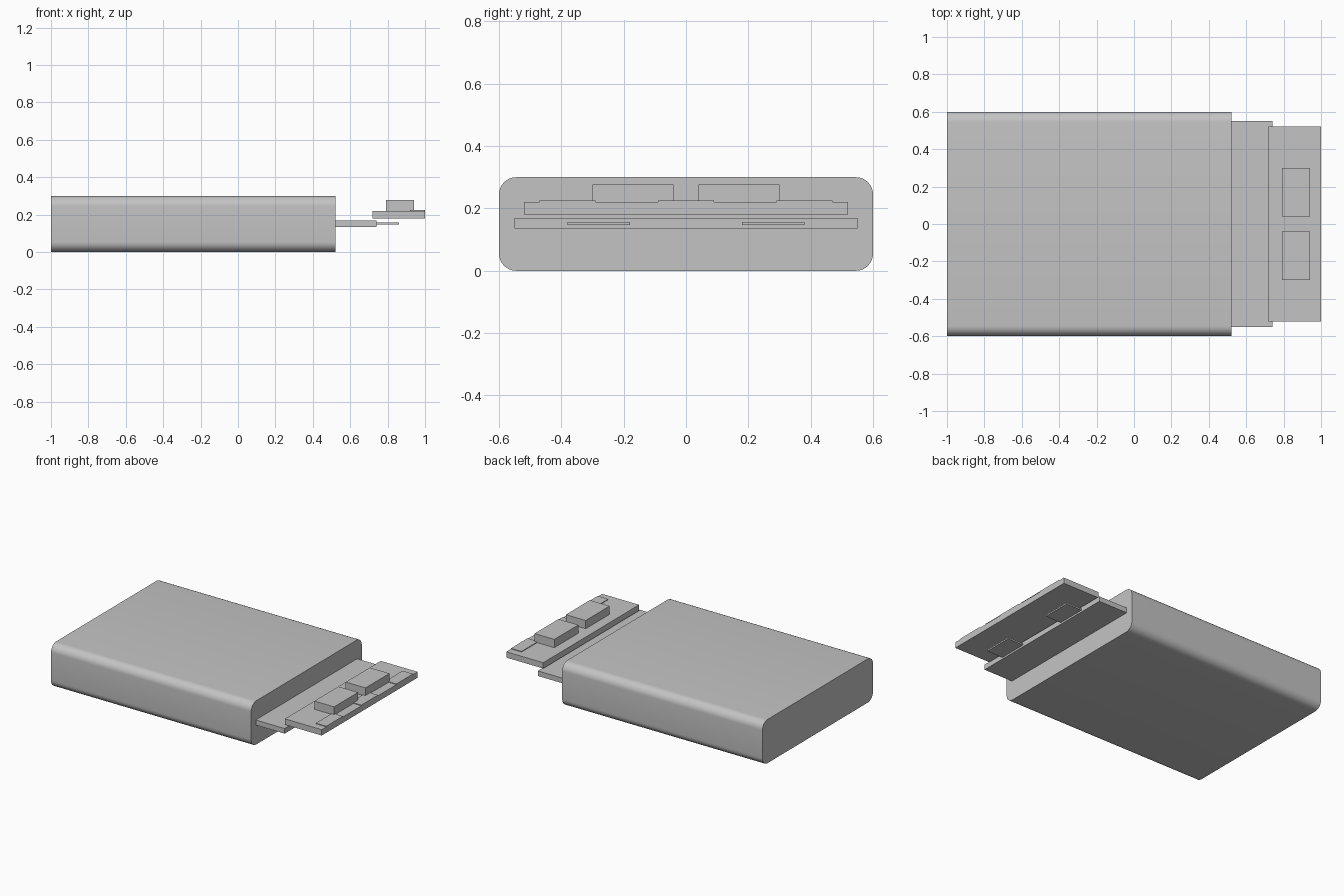
import bpy
import bmesh

cube = bpy.data.objects.get("Cube")
if cube:
    bpy.data.objects.remove(cube, do_unlink=True)

# Single flat grey
grey = bpy.data.materials.new("plain_grey")
grey.use_nodes = True
colour = (0.55, 0.55, 0.55, 1)
grey.diffuse_color = colour
grey.node_tree.nodes["Principled BSDF"].inputs["Base Color"].default_value = colour


def box(name, x, y, z, radius=0):
    """Box from (min, max) ranges; radius rounds the edges running along x."""
    bm = bmesh.new()
    bmesh.ops.create_cube(bm, size=1)
    for v in bm.verts:
        v.co = [r[0] if c < 0 else r[1] for c, r in zip(v.co, (x, y, z))]
    if radius:
        long_edges = [e for e in bm.edges
                      if abs(e.verts[0].co.x - e.verts[1].co.x) > 0.1]
        bmesh.ops.bevel(bm, geom=long_edges, offset=radius, offset_type='OFFSET',
                        segments=8, profile=0.5, affect='EDGES')
    mesh = bpy.data.meshes.new(name)
    bm.to_mesh(mesh)
    bm.free()
    mesh.materials.append(grey)
    obj = bpy.data.objects.new(name, mesh)
    bpy.context.collection.objects.link(obj)
    return obj


# Cell body with rounded long edges
body = box("cell_body", (-1, 0.52), (-0.6, 0.6), (0, 0.3), radius=0.055)
bpy.ops.object.select_all(action='DESELECT')
body.select_set(True)
bpy.context.view_layer.objects.active = body
bpy.ops.object.shade_smooth_by_angle(angle=0.6)

# Sealed end flap and circuit board
box("end_flap", (0.52, 0.74), (-0.55, 0.55), (0.135, 0.17))
box("circuit_board", (0.72, 1), (-0.52, 0.52), (0.18, 0.22))

# Paired terminal tabs and chips
for side, s in (("left", 1), ("right", -1)):
    def span(a, b):
        return tuple(sorted((s * a, s * b)))
    box(side + "_terminal_tab", (0.74, 0.86), span(0.18, 0.38), (0.147, 0.157))
    box(side + "_chip", (0.79, 0.94), span(0.04, 0.3), (0.22, 0.277))

# Three contact pads along the board edge
for name, y in (("right", -0.38), ("middle", 0), ("left", 0.38)):
    box(name + "_contact_pad", (0.92, 1), (y - 0.09, y + 0.09), (0.22, 0.225))
